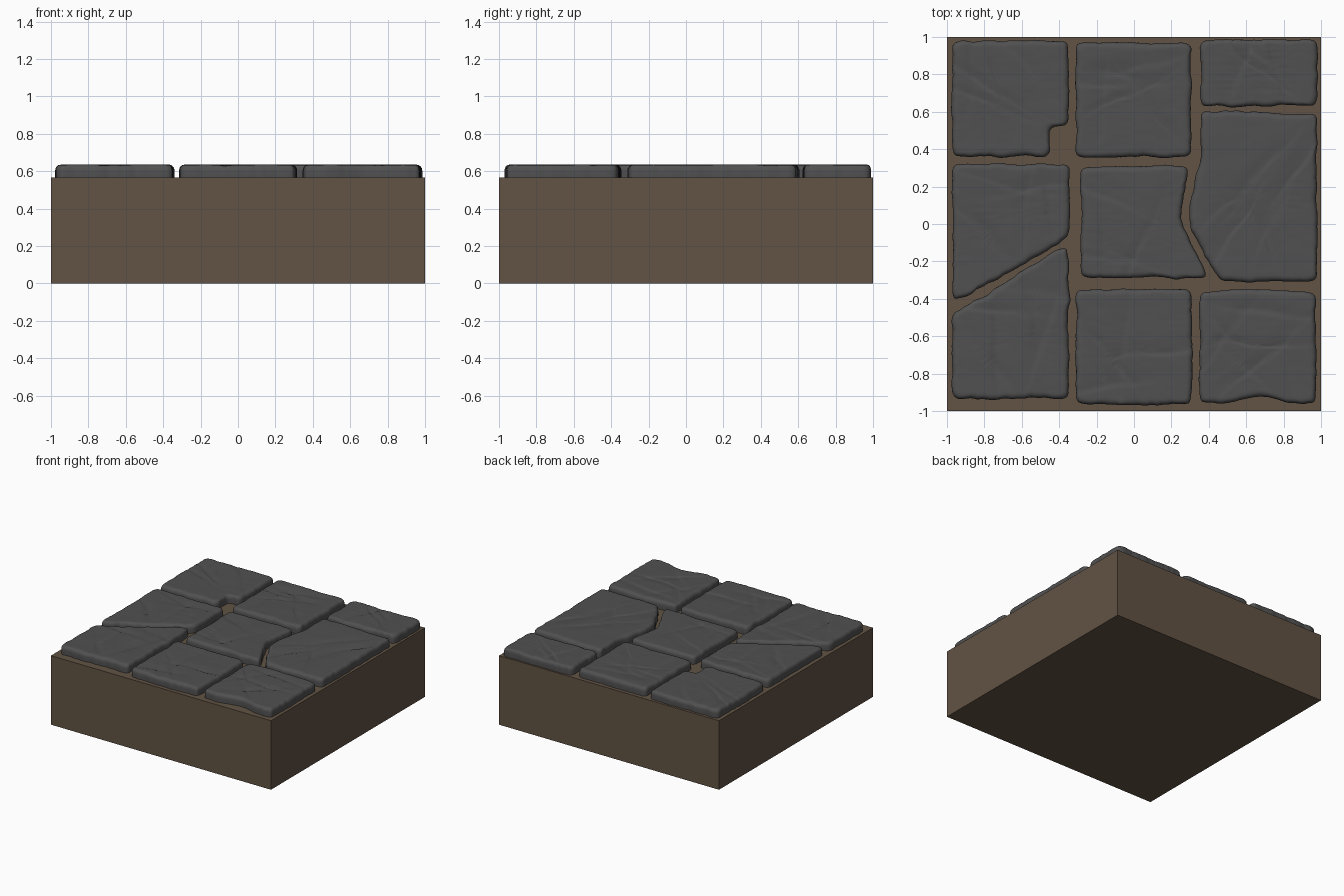
import bpy, bmesh, math, random
from mathutils import Vector, noise

if "Cube" in bpy.data.objects:
    bpy.data.objects.remove(bpy.data.objects["Cube"])

random.seed(7)
BASE_TOP, STONE_TOP = 0.567, 0.637


def material(name, rgb):
    m = bpy.data.materials.new(name)
    m.diffuse_color = (*rgb, 1)
    m.use_nodes = True
    m.node_tree.nodes["Principled BSDF"].inputs["Base Color"].default_value = m.diffuse_color
    return m


earth = material("brown earth", (0.122, 0.086, 0.058))
slate = material("dark grey stone", (0.081, 0.081, 0.081))


def resample(corners, step=0.014):
    """Walk the outline in small steps, round the corners, chip the edges."""
    pts = []
    for i, a in enumerate(corners):
        a, b = Vector(a), Vector(corners[(i + 1) % len(corners)])
        n = max(1, round((b - a).length / step))
        pts += [a.lerp(b, k / n) for k in range(n)]
    for _ in range(8):
        pts = [(pts[i - 1] + 2 * p + pts[(i + 1) % len(pts)]) / 4
               for i, p in enumerate(pts)]
    out = []
    for i, p in enumerate(pts):
        t = (pts[(i + 1) % len(pts)] - pts[i - 1]).normalized()
        w = noise.noise((p.x * 9, p.y * 9, 3.1)) * 0.011
        w += noise.noise((p.x * 28, p.y * 28, 8.3)) * 0.005
        out.append(p + Vector((t.y, -t.x)) * w)
    return out


def make_creases(centre):
    """Random chisel lines: point, direction normal, width, depth."""
    result = []
    for _ in range(6):
        a = random.uniform(0, math.pi)
        p = centre + Vector((random.uniform(-.22, .22), random.uniform(-.22, .22)))
        result.append((p, Vector((math.cos(a), math.sin(a))),
                       random.uniform(0.04, 0.10), random.uniform(0.004, 0.008)))
    return result


def surface_drop(p, creases):
    """How far the worn top lies below the highest level."""
    d = 0.004 * (1 + noise.noise((p.x * 6, p.y * 6, 1.7))) * 0.5
    d += 0.002 * abs(noise.noise((p.x * 8, p.y * 30, 5.0)))
    for q, n, width, depth in creases:
        s = (p - q).dot(n) + 0.03 * noise.noise((p.x * 5, p.y * 5, q.x * 9))
        fade = max(0, 1 - (p - q).length / 0.4)
        fall = -s / 0.012 if s < 0 else s / width
        d += depth * fade * max(0, 1 - fall)
    return d


def stone(name, corners, centre=None):
    """Slab with a rounded rim and a worn top, made from nested rings."""
    c = Vector(centre) if centre else sum((Vector(p) for p in corners), Vector((0, 0))) / len(corners)
    outline = resample(corners)
    creases = make_creases(c)
    R = 0.032
    bm = bmesh.new()
    levels = [(0.0, BASE_TOP - 0.012), (0.0, STONE_TOP - 0.05)]
    for k in range(5):
        a = math.radians(90 * k / 4)
        levels.append((R * (1 - math.cos(a)), STONE_TOP - R * (1 - math.sin(a))))
    rings = []
    for inset, z in levels:
        ring = []
        for p in outline:
            q = p + (c - p).normalized() * inset
            drop = surface_drop(q, creases) * min(1, inset / R + 0.1)
            ring.append(bm.verts.new((q.x, q.y, z - drop)))
        rings.append(ring)
    N = 20
    for k in range(1, N):
        ring = []
        for p in outline:
            q = (p + (c - p).normalized() * R).lerp(c, k / N)
            ring.append(bm.verts.new((q.x, q.y, STONE_TOP - surface_drop(q, creases))))
        rings.append(ring)
    m = len(outline)
    for lo, hi in zip(rings, rings[1:]):
        for i in range(m):
            j = (i + 1) % m
            bm.faces.new((lo[i], lo[j], hi[j], hi[i]))
    tip = bm.verts.new((c.x, c.y, STONE_TOP - surface_drop(c, creases)))
    for i in range(m):
        bm.faces.new((rings[-1][i], rings[-1][(i + 1) % m], tip))
    bm.faces.new(rings[0][::-1])
    bmesh.ops.recalc_face_normals(bm, faces=bm.faces[:])
    me = bpy.data.meshes.new(name)
    bm.to_mesh(me)
    bm.free()
    me.materials.append(slate)
    ob = bpy.data.objects.new(name, me)
    bpy.context.collection.objects.link(ob)
    bpy.ops.object.select_all(action='DESELECT')
    ob.select_set(True)
    bpy.context.view_layer.objects.active = ob
    bpy.ops.object.shade_smooth_by_angle(angle=math.radians(40))


def box(x0, x1, y0, y1):
    return [(x0, y0), (x1, y0), (x1, y1), (x0, y1)]


# earth block
bpy.ops.mesh.primitive_cube_add(size=1, location=(0, 0, BASE_TOP / 2))
block = bpy.context.object
block.name = "earth_block"
block.scale = (2, 2, BASE_TOP)
block.data.materials.append(earth)

# paving stones, back row
stone("stone_back_left", [(-.97, .36), (-.455, .36), (-.455, .515), (-.35, .515),
                          (-.35, .98), (-.97, .98)], (-.66, .68))
stone("stone_back_middle", box(-.31, .305, .357, .968))
stone("stone_back_right", box(.358, .98, .63, .985))
# middle row
stone("stone_middle_left", [(-.97, -.415), (-.9, -.385), (-.45, -.14), (-.345, -.06),
                            (-.345, .32), (-.97, .32)], (-.66, .05))
stone("stone_centre", [(-.285, -.285), (.395, -.288), (.245, .03), (.292, .31),
                       (-.285, .305)], (-.02, .0))
stone("stone_middle_right", [(.465, -.305), (.978, -.31), (.978, .59), (.355, .605),
                             (.36, .36), (.295, .1), (.295, -.02)], (.66, .14))
# front row
stone("stone_front_left", [(-.97, -.935), (-.35, -.935), (-.35, -.12), (-.41, -.13),
                           (-.84, -.41), (-.97, -.47)], (-.64, -.6))
stone("stone_front_middle", box(-.308, .31, -.965, -.348))
stone("stone_front_right", [(.35, -.965), (.5, -.96), (.67, -.915), (.82, -.95), (.97, -.965),
                            (.972, -.375), (.66, -.345), (.352, -.36)], (.66, -.65))
